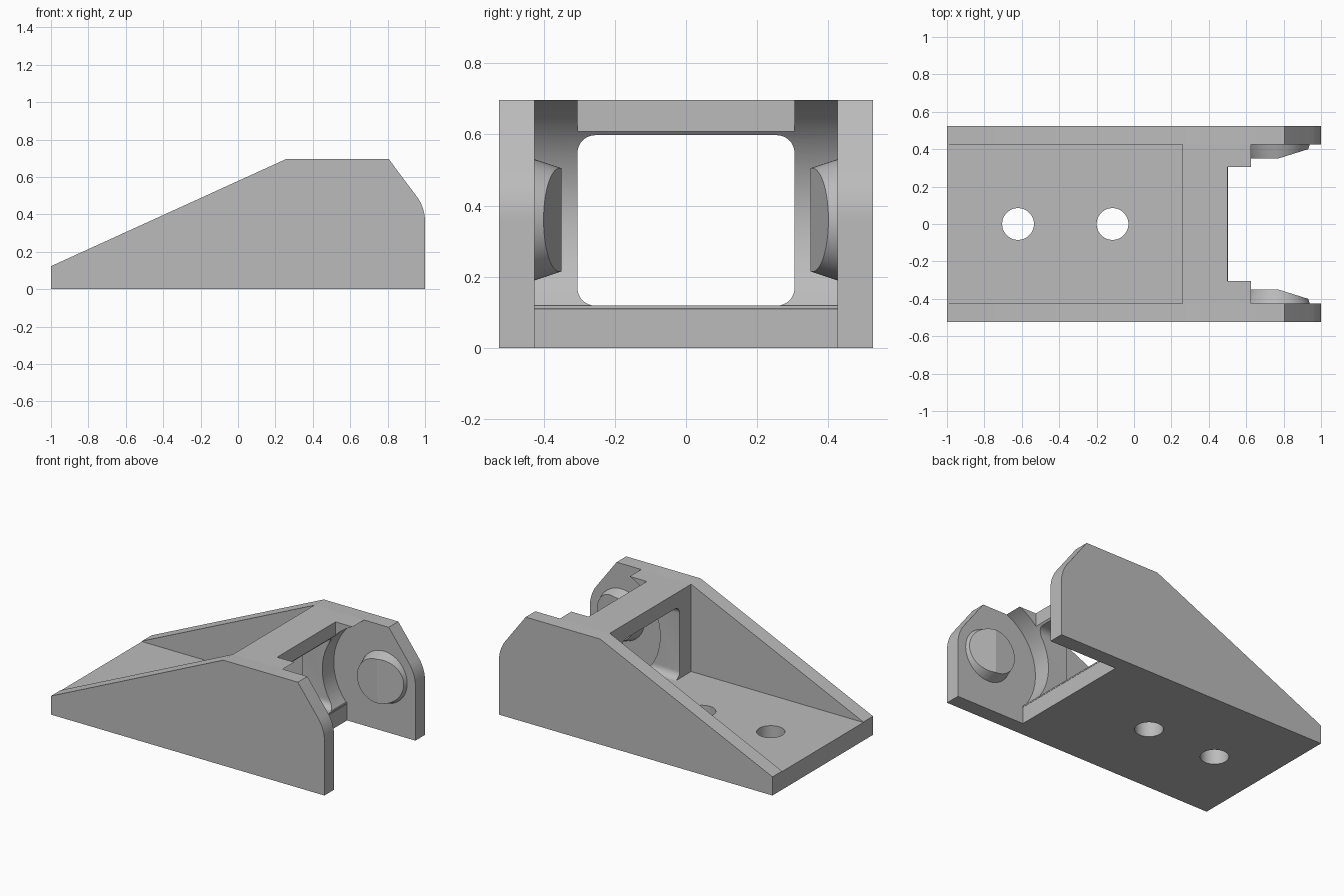
import bpy
import bmesh
from math import radians, sin, cos, asin, pi
from mathutils import Vector, Matrix

cube = bpy.data.objects.get("Cube")
if cube:
    bpy.data.objects.remove(cube, do_unlink=True)

# Main dimensions
OUT, INN, WIN = 0.525, 0.425, 0.305      # half widths: outside, between sides, window
TOP, FLOOR = 0.697, 0.12                 # heights: top, base plate
WALL, END = 0.26, 0.5                    # x of cross wall back and base end
PX, PZ = 0.77, 0.36                      # pivot axis
BORE = 0.367                             # clearance radius around the pivot

grey = bpy.data.materials.new("plain grey")
grey.use_nodes = True
grey.diffuse_color = (0.5, 0.5, 0.5, 1)
grey.node_tree.nodes["Principled BSDF"].inputs["Base Color"].default_value = (0.5, 0.5, 0.5, 1)


def make(name, bm):
    bmesh.ops.recalc_face_normals(bm, faces=bm.faces)
    mesh = bpy.data.meshes.new(name)
    bm.to_mesh(mesh)
    bm.free()
    mesh.materials.append(grey)
    ob = bpy.data.objects.new(name, mesh)
    bpy.context.collection.objects.link(ob)
    return ob


def prism(name, points, start, depth):
    """Extrude a closed 3D outline along a vector."""
    bm = bmesh.new()
    face = bm.faces.new([bm.verts.new(Vector(p) + Vector(start)) for p in points])
    new = bmesh.ops.extrude_face_region(bm, geom=[face])["geom"]
    bmesh.ops.translate(bm, vec=depth, verts=[v for v in new if isinstance(v, bmesh.types.BMVert)])
    return make(name, bm)


def arc(cx, cz, r, a, b, n):
    return [(cx + r * cos(a + (b - a) * i / n), cz + r * sin(a + (b - a) * i / n)) for i in range(n + 1)]


def apply(ob, mod):
    bpy.context.view_layer.objects.active = ob
    bpy.ops.object.modifier_apply(modifier=mod.name)


def cut(ob, cutter):
    mod = ob.modifiers.new("cut", "BOOLEAN")
    mod.operation, mod.solver, mod.object = "DIFFERENCE", "EXACT", cutter
    apply(ob, mod)
    bpy.data.objects.remove(cutter, do_unlink=True)


def mirror(ob):
    mod = ob.modifiers.new("mirror", "MIRROR")
    mod.use_axis = (False, True, False)
    mod.use_mirror_merge = False
    apply(ob, mod)


def smooth(ob):
    bpy.ops.object.select_all(action="DESELECT")
    ob.select_set(True)
    bpy.context.view_layer.objects.active = ob
    bpy.ops.object.shade_smooth_by_angle(angle=radians(25))


# Side plates: sloped profile with a chamfered, rounded nose
nose = arc(PX, PZ, 0.23, 0, radians(35), 10)
outline = [(-1, 0), (1, 0)] + nose + [(0.805, TOP), (WALL, TOP), (-1, FLOOR + 0.003)]
sides = prism("side_plates", [(x, 0, z) for x, z in outline], (0, INN, 0), (0, OUT - INN, 0))
mirror(sides)

# Base plate with two mounting holes
base = prism("base_plate", [(-1, -INN, 0), (END, -INN, 0), (END, INN, 0), (-1, INN, 0)],
             (0, 0, 0), (0, 0, FLOOR))
for x in (-0.62, -0.115):
    ring = [(px, py, 0) for px, py in arc(x, 0, 0.085, 0, 2 * pi, 48)[:-1]]
    cut(base, prism("hole_cutter", ring, (0, 0, -0.1), (0, 0, 0.4)))

# Cross frame: concave front around the pivot, window and top notch
low = FLOOR - 0.01
bore = arc(PX, PZ, BORE, pi - asin((low - PZ) / BORE), pi - asin((TOP - PZ) / BORE), 40)
frame = prism("cross_frame", [(x, 0, z) for x, z in [(WALL, low)] + bore + [(WALL, TOP)]],
              (0, -INN, 0), (0, 2 * INN, 0))
r, bottom, head = 0.05, FLOOR - 0.001, 0.598
window = []
for i, (cy, cz) in enumerate([(WIN - r, head - r), (r - WIN, head - r),
                              (r - WIN, bottom + r), (WIN - r, bottom + r)]):
    window += [(0, y, z) for y, z in arc(cy, cz, r, i * pi / 2, (i + 1) * pi / 2, 8)]
cut(frame, prism("window_cutter", window, (0, 0, 0), (1.2, 0, 0)))
notch = [(END, -WIN, 0.5), (1, -WIN, 0.5), (1, WIN, 0.5), (END, WIN, 0.5)]
cut(frame, prism("notch_cutter", notch, (0, 0, 0), (0, 0, 0.5)))

# Pivot pins: tapered studs with a lead-in ramp toward the open end
bm = bmesh.new()
bmesh.ops.create_cone(bm, cap_ends=True, segments=64, radius1=0.145, radius2=0.17, depth=0.075,
                      matrix=Matrix.Translation((PX, 0.3875, PZ)) @ Matrix.Rotation(-pi / 2, 4, "X"))
res = bmesh.ops.bisect_plane(bm, geom=bm.verts[:] + bm.edges[:] + bm.faces[:], dist=1e-5,
                             plane_co=(PX + 0.001, 0.35, PZ), plane_no=(0.05, -0.16, 0), clear_outer=True)
bmesh.ops.holes_fill(bm, edges=[e for e in bm.edges if e.is_boundary], sides=0)
pins = make("pivot_pins", bm)
mirror(pins)

for ob in (sides, base, frame, pins):
    smooth(ob)
# The ramp stays crisp where it meets the flat pin face
for poly in pins.data.polygons:
    if len(poly.vertices) > 4:
        poly.use_smooth = False
